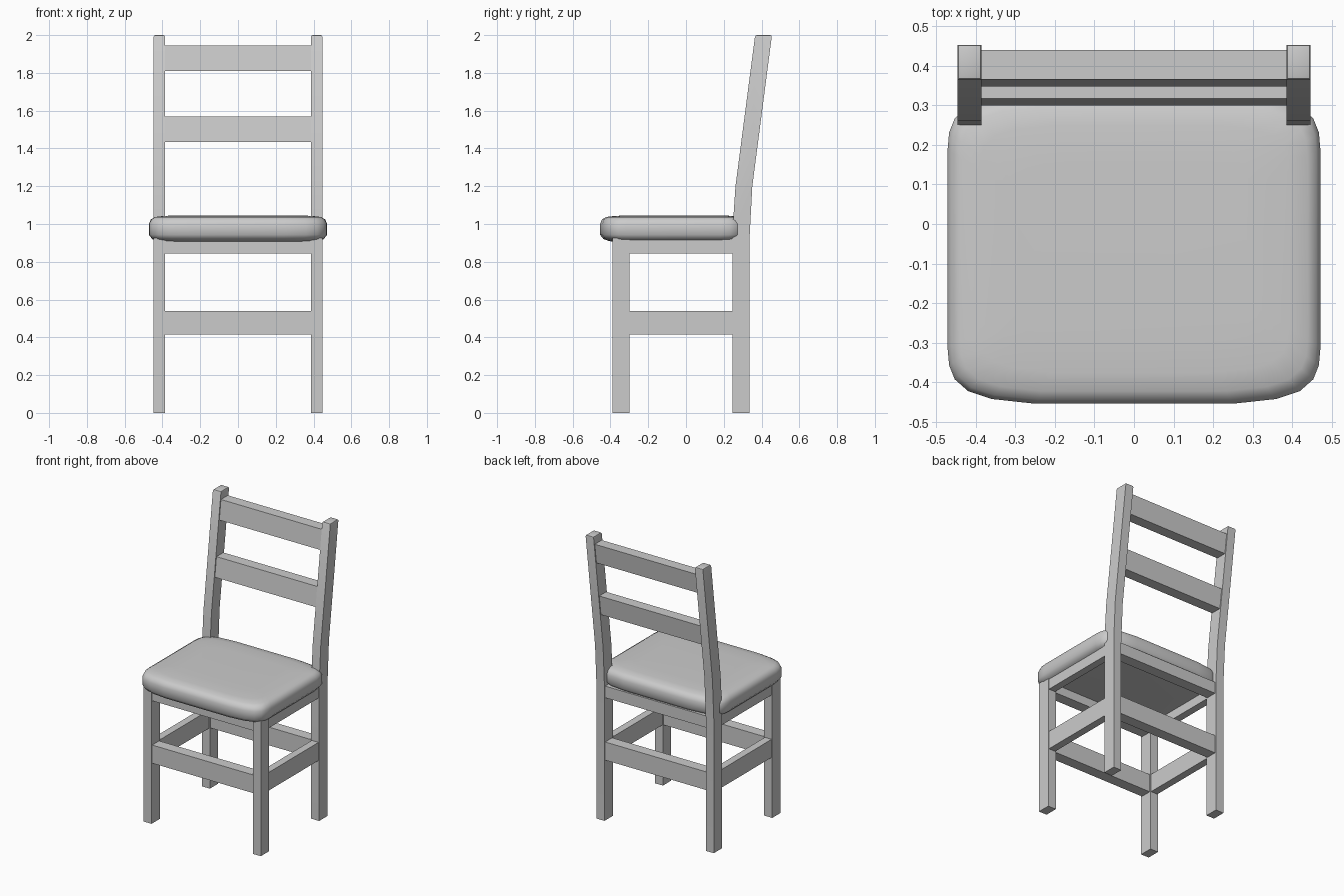
import bpy, bmesh

if "Cube" in bpy.data.objects:
    bpy.data.objects.remove(bpy.data.objects["Cube"])


def finish(name, bm, mirror=False, smooth=None):
    bmesh.ops.recalc_face_normals(bm, faces=bm.faces)
    mesh = bpy.data.meshes.new(name)
    bm.to_mesh(mesh)
    bm.free()
    ob = bpy.data.objects.new(name, mesh)
    bpy.context.collection.objects.link(ob)
    if mirror:
        ob.modifiers.new("mirror", 'MIRROR').use_axis[0] = True
    if smooth:
        bpy.ops.object.select_all(action='DESELECT')
        ob.select_set(True)
        bpy.context.view_layer.objects.active = ob
        bpy.ops.object.shade_smooth_by_angle(angle=smooth)
    return ob


def extrude_x(name, profile, x0, x1, mirror=False, round_top=None):
    """Extrude a (y, z) profile from x0 to x1."""
    bm = bmesh.new()
    a = [bm.verts.new((x0, y, z)) for y, z in profile]
    b = [bm.verts.new((x1, y, z)) for y, z in profile]
    n = len(profile)
    bm.faces.new(a)
    bm.faces.new(b)
    for i in range(n):
        j = (i + 1) % n
        bm.faces.new((a[i], a[j], b[j], b[i]))
    if round_top:
        edges = [e for e in bm.edges if all(v.co.z > round_top for v in e.verts)]
        bmesh.ops.bevel(bm, geom=edges, offset=0.01, segments=2, profile=0.5,
                        affect='EDGES')
    return finish(name, bm, mirror, 0.6 if round_top else None)


def rect(y0, y1, z0, z1):
    return [(y0, z0), (y1, z0), (y1, z1), (y0, z1)]


# Legs; the rear pair bends backwards above the seat
extrude_x("front_legs", rect(-0.39, -0.30, 0, 0.925), 0.386, 0.447, True)
extrude_x("back_legs", [(0.245, 0), (0.336, 0), (0.336, 0.92), (0.351, 1.2),
                        (0.455, 2.0), (0.366, 2.0), (0.262, 1.2), (0.245, 0.95)],
          0.386, 0.447, True, round_top=1.99)

# Lower stretchers and aprons on all four sides
for part, z0, z1 in (("stretcher", 0.415, 0.54), ("apron", 0.845, 0.925)):
    extrude_x("front_" + part, rect(-0.383, -0.307, z0, z1), -0.395, 0.395)
    extrude_x("back_" + part, rect(0.252, 0.328, z0, z1), -0.395, 0.395)
    extrude_x("side_" + part + "s", rect(-0.31, 0.255, z0, z1), 0.391, 0.442, True)

# Back slats, leaning with the posts
lean = 0.13
for name, z0, z1 in (("lower_slat", 1.435, 1.57), ("upper_slat", 1.81, 1.945)):
    f0, f1 = (0.269 + (z - 1.2) * lean for z in (z0, z1))
    extrude_x(name, [(f0, z0), (f0 + 0.075, z0), (f1 + 0.075, z1), (f1, z1)],
              -0.395, 0.395)

# Seat cushion: rounded outline lofted through inset rings
HX, HY, YC = 0.472, 0.392, -0.063
quarter = [(0.472, 0.25), (0.468, 0.295), (0.454, 0.33), (0.42, 0.36),
           (0.36, 0.38), (0.25, HY)]
outline = quarter + [(-x, y) for x, y in reversed(quarter)]
outline += [(-x, -y) for x, y in outline]
rings = [(0.904, 0.12), (0.909, 0.05), (0.92, 0.018), (0.943, 0.0), (1.0, 0.0),
         (1.024, 0.01), (1.037, 0.032), (1.043, 0.08), (1.046, 0.17)]
bm = bmesh.new()
loops = [[bm.verts.new((x * (HX - d) / HX, YC + y * (HY - d) / HY, z))
          for x, y in outline] for z, d in rings]
n = len(outline)
for a, b in zip(loops, loops[1:]):
    for i in range(n):
        j = (i + 1) % n
        bm.faces.new((a[i], a[j], b[j], b[i]))
bm.faces.new(loops[0])
bm.faces.new(loops[-1])
finish("seat", bm, smooth=0.9)
